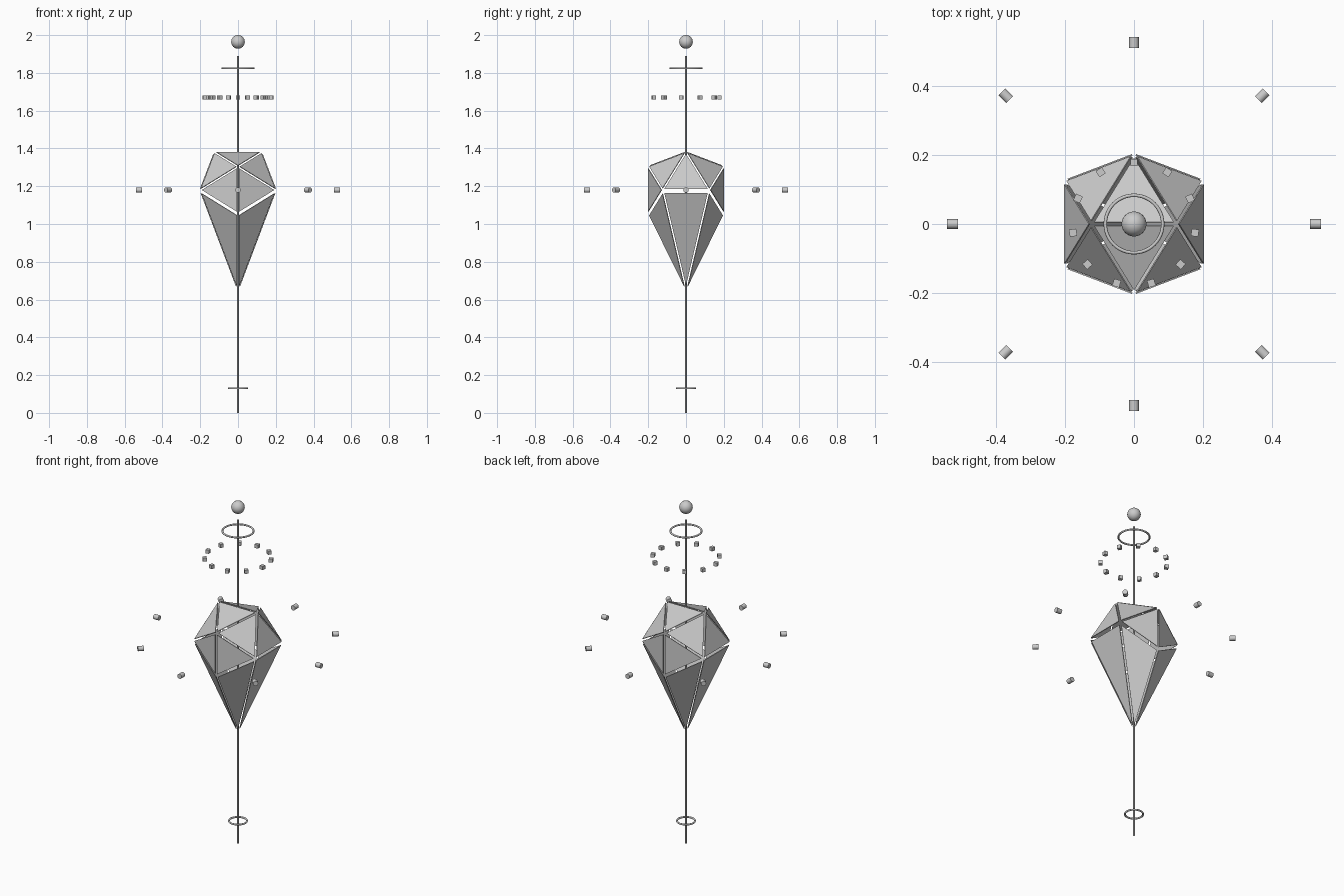
import bpy, bmesh, math
from mathutils import Vector

if "Cube" in bpy.data.objects:
    bpy.data.objects.remove(bpy.data.objects["Cube"])

def finish(name, smooth=False):
    o = bpy.context.object
    o.name = name
    if smooth:
        bpy.ops.object.shade_smooth_by_angle(angle=math.radians(40))
    return o

# faceted crystal shell: icosahedron with its lower edge pulled into one tip
CZ, R, SHRINK = 1.18, 0.24, 0.91
a, b = 0.5257 * R, 0.8507 * R
tip = Vector((0, 0, -0.54))

def mirrored(tri, sx, sy):
    return [Vector((p[0] * sx, p[1] * sy, p[2])) for p in tri]

T, TL = (a, 0, b), (-a, 0, b)          # top edge
F, L = (0, -b, a), (0, -b, -a)         # front upper / lower
S, SB = (b, -a, 0), (b, a, 0)          # side pair
tris = []
for sx in (1, -1):
    for sy in (1, -1):
        for t in ((T, F, S), (F, L, S), (L, tip, S)):
            tris.append(mirrored(t, sx, sy))
    for t in ((T, S, SB), (S, tip, SB)):
        tris.append(mirrored(t, sx, 1))
for sy in (1, -1):
    tris.append(mirrored((TL, F, T), 1, sy))

bm = bmesh.new()
for t in tris:
    c = sum(t, Vector()) / 3
    pts = [c + (p - c) * SHRINK for p in t]
    if (pts[1] - pts[0]).cross(pts[2] - pts[0]).dot(c) < 0:
        pts.reverse()
    bm.faces.new([bm.verts.new(p + Vector((0, 0, CZ))) for p in pts])
mesh = bpy.data.meshes.new("crystal_panels")
bm.to_mesh(mesh)
bm.free()
crystal = bpy.data.objects.new("crystal_panels", mesh)
bpy.context.collection.objects.link(crystal)
solid = crystal.modifiers.new("thickness", 'SOLIDIFY')
solid.thickness = 0.004

# central rod
bpy.ops.mesh.primitive_cylinder_add(vertices=16, radius=0.005, depth=1.89, location=(0, 0, 0.945))
finish("central_rod", True)

# top ball
bpy.ops.mesh.primitive_uv_sphere_add(segments=32, ring_count=16, radius=0.036, location=(0, 0, 1.964))
finish("top_ball", True)

# rings around the rod
for name, z, r in (("upper_ring", 1.825, 0.083), ("lower_ring", 0.13, 0.048)):
    bpy.ops.mesh.primitive_torus_add(major_radius=r, minor_radius=0.005, major_segments=48,
                                     minor_segments=10, location=(0, 0, z))
    finish(name, True)

# circle of small cubes
for i in range(11):
    t = math.pi / 2 + i * math.tau / 11
    bpy.ops.mesh.primitive_cube_add(size=0.021, rotation=(0, 0, t),
                                    location=(0.178 * math.cos(t), 0.178 * math.sin(t), 1.67))
    finish(f"halo_cube_{i + 1}")

# radial pegs around the crystal
for i in range(8):
    t = i * math.tau / 8
    bpy.ops.mesh.primitive_cylinder_add(vertices=20, radius=0.014, depth=0.032,
                                        rotation=(0, math.pi / 2, t),
                                        location=(0.524 * math.cos(t), 0.524 * math.sin(t), CZ))
    finish(f"radial_peg_{i + 1}", True)
